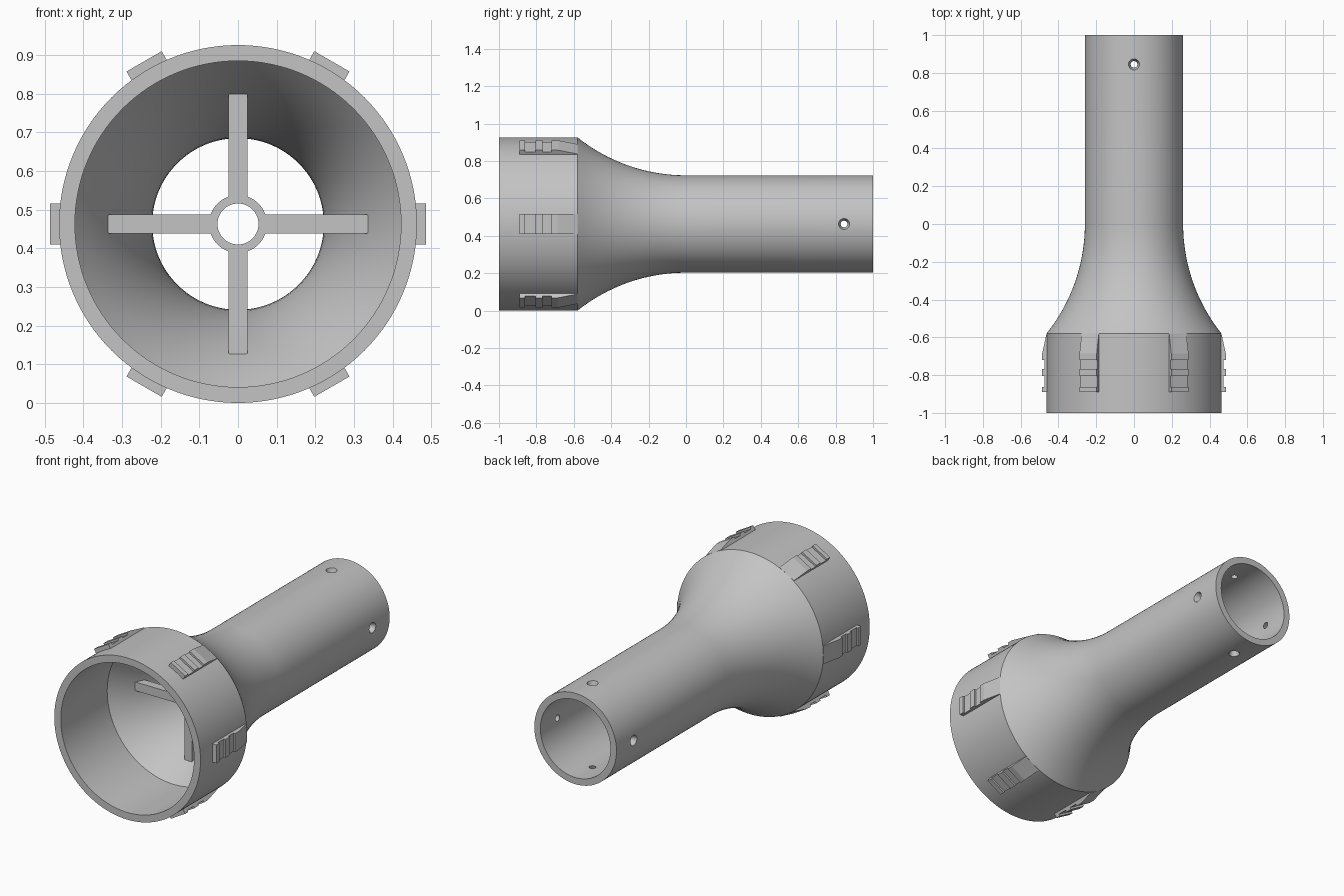
import bpy, bmesh, math
from mathutils import Matrix, Vector

if "Cube" in bpy.data.objects:
    bpy.data.objects.remove(bpy.data.objects["Cube"])

AXIS_Z = 0.463          # height of the horizontal centre line
CENTRE = Vector((0, 0, AXIS_Z))

grey = bpy.data.materials.new("plain grey")
grey.use_nodes = True
colour = (0.55, 0.55, 0.55, 1)
grey.diffuse_color = colour
grey.node_tree.nodes["Principled BSDF"].inputs["Base Color"].default_value = colour


def finish(bm, name):
    bmesh.ops.recalc_face_normals(bm, faces=bm.faces)
    mesh = bpy.data.meshes.new(name)
    bm.to_mesh(mesh)
    bm.free()
    mesh.materials.append(grey)
    ob = bpy.data.objects.new(name, mesh)
    bpy.context.collection.objects.link(ob)
    return ob


def smooth(ob):
    bpy.ops.object.select_all(action='DESELECT')
    ob.select_set(True)
    bpy.context.view_layer.objects.active = ob
    bpy.ops.object.shade_smooth_by_angle(angle=math.radians(30))


def lathe(name, profile, steps):
    """Spin a closed (y, radius) profile around the centre line."""
    bm = bmesh.new()
    verts = [bm.verts.new((0, y, AXIS_Z + r)) for y, r in profile]
    edges = [bm.edges.new((v, verts[i - 1])) for i, v in enumerate(verts)]
    bmesh.ops.spin(bm, geom=verts + edges, cent=CENTRE, axis=(0, 1, 0),
                   angle=math.tau, steps=steps, use_merge=True)
    bmesh.ops.remove_doubles(bm, verts=bm.verts, dist=1e-5)
    return finish(bm, name)


def radial_prism(name, profile, width, angle):
    """Extrude a (y, radius) profile sideways and turn it around the centre line."""
    bm = bmesh.new()
    face = bm.faces.new([bm.verts.new((-width / 2, y, r)) for y, r in profile])
    moved = bmesh.ops.extrude_face_region(bm, geom=[face])["geom"]
    bmesh.ops.translate(bm, vec=(width, 0, 0),
                        verts=[g for g in moved if isinstance(g, bmesh.types.BMVert)])
    turn = Matrix.Translation(CENTRE) @ Matrix.Rotation(angle, 4, 'Y')
    bmesh.ops.transform(bm, matrix=turn, verts=bm.verts)
    return finish(bm, name)


def flare(r_wide, r_tube, length=0.58, n=16):
    """Concave arc, tangent to the tube at y = 0."""
    rise = r_wide - r_tube
    radius = (length ** 2 + rise ** 2) / (2 * rise)
    sweep = math.asin(length / radius)
    return [(-radius * math.sin(sweep * (1 - i / n)),
             r_tube + radius * (1 - math.cos(sweep * (1 - i / n)))) for i in range(n + 1)]


# Hollow body: collar, flare and tube
outer = [(-1, 0.463)] + flare(0.463, 0.26) + [(1, 0.26)]
inner = [(-1, 0.422)] + flare(0.422, 0.222) + [(1, 0.222)]
body = lathe("tube_body", outer + inner[::-1], 128)

# Countersunk screw holes near the back end
for i in range(4):
    bm = bmesh.new()
    bmesh.ops.create_cone(bm, cap_ends=True, segments=32,
                          radius1=0.011, radius2=0.036, depth=0.08)
    place = (Matrix.Translation(CENTRE) @ Matrix.Rotation(i * math.pi / 2, 4, 'Y')
             @ Matrix.Translation((0, 0.845, 0.24)))
    bmesh.ops.transform(bm, matrix=place, verts=bm.verts)
    cutter = finish(bm, "hole_cutter")
    cutter.hide_render = True
    cut = body.modifiers.new("hole", 'BOOLEAN')
    cut.operation = 'DIFFERENCE'
    cut.solver = 'EXACT'
    cut.object = cutter
    bpy.context.view_layer.objects.active = body
    bpy.ops.object.modifier_apply(modifier=cut.name)
    bpy.data.objects.remove(cutter)
smooth(body)

# Inner spider: hub ring with four arms reaching into the flare wall
hub = lathe("hub_ring", [(-0.45, 0.075), (-0.4, 0.075), (-0.4, 0.053), (-0.45, 0.053)], 64)
smooth(hub)
arm = [(-0.45, 0.07), (-0.45, 0.355), (-0.4, 0.33), (-0.4, 0.07)]
for i in range(4):
    radial_prism(f"spider_arm_{i + 1}", arm, 0.05, i * math.pi / 2)

# Six ribbed grips around the collar, each with a tapering tail
LOW, HIGH, BASE = 0.475, 0.486, 0.44
ribs = [(-0.89, -0.862), (-0.805, -0.767), (-0.72, -0.685)]
grip = [(-0.89, BASE)]
for start, end in ribs:
    grip += [(start, LOW), (start, HIGH), (end, HIGH), (end, LOW)]
grip[-1] = (-0.58, 0.463)
grip.append((-0.58, BASE))
for i in range(6):
    radial_prism(f"collar_grip_{i + 1}", grip, 0.105, math.radians(30 + 60 * i))
